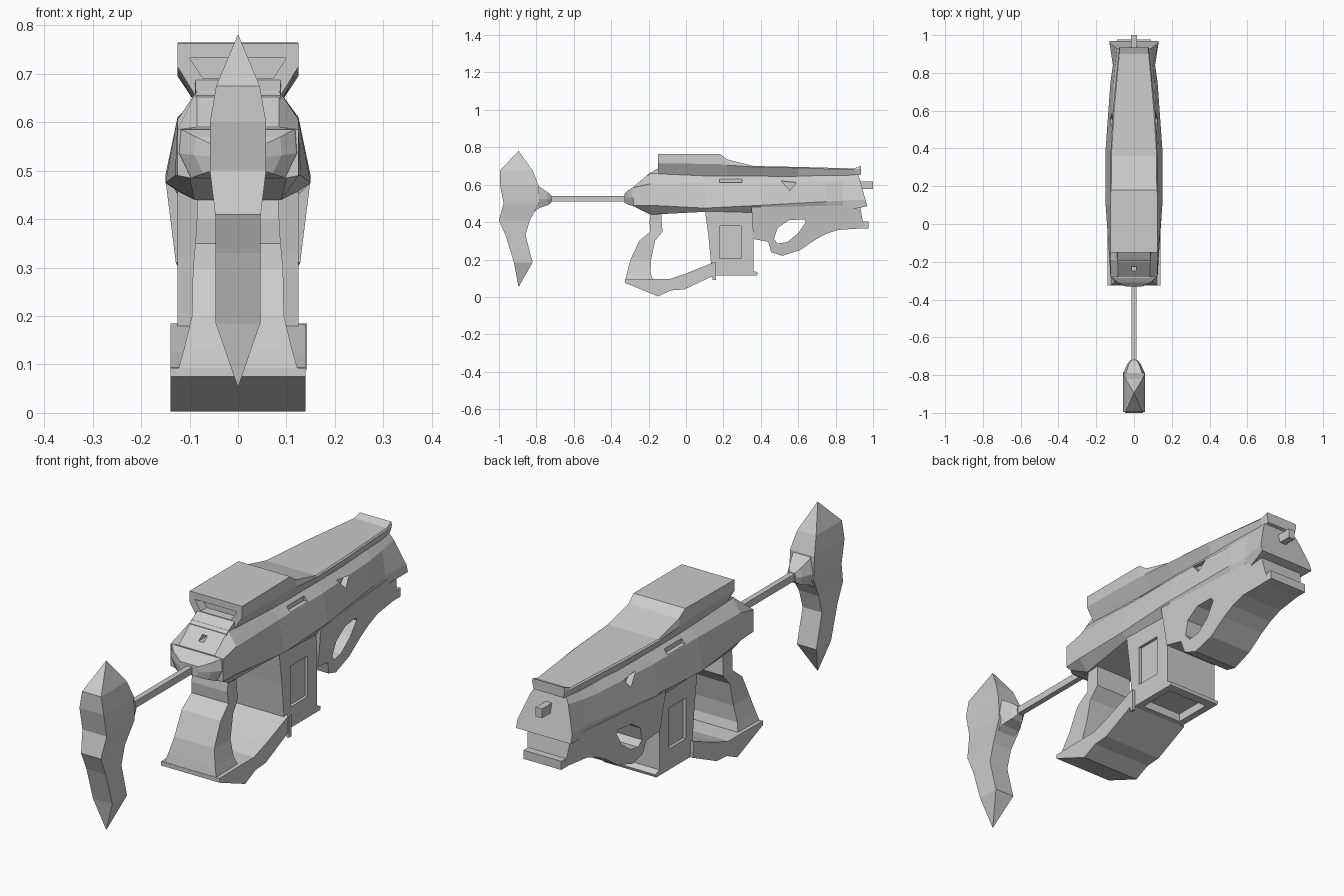
import bpy, bmesh

if "Cube" in bpy.data.objects:
    bpy.data.objects.remove(bpy.data.objects["Cube"])


def make(name, verts, faces):
    me = bpy.data.meshes.new(name)
    me.from_pydata(verts, [], faces)
    bm = bmesh.new()
    bm.from_mesh(me)
    bmesh.ops.recalc_face_normals(bm, faces=bm.faces)
    bm.to_mesh(me)
    bm.free()
    ob = bpy.data.objects.new(name, me)
    bpy.context.scene.collection.objects.link(ob)
    return ob


def loft(name, rings):
    """Skin a list of equal-length rings and cap both ends."""
    n = len(rings[0])
    verts = [p for r in rings for p in r]
    faces = [(k*n + i, k*n + (i+1) % n, (k+1)*n + (i+1) % n, (k+1)*n + i)
             for k in range(len(rings) - 1) for i in range(n)]
    faces += [tuple(range(n)), tuple(range(len(verts) - n, len(verts)))]
    return make(name, verts, faces)


def prism(name, profile, hw):
    """Side profile (y, z) extruded across x; hw(y, z) is the half width."""
    return loft(name, [[(s * hw(y, z), y, z) for y, z in profile] for s in (-1, 1)])


def half_ring(y, half, shear=0.0):
    """Mirrored cross-section from half profile (x, z), top to bottom."""
    pts = half + [(-x, z) for x, z in reversed(half)]
    return [(x, y - shear * (z - 0.49), z) for x, z in pts]


def rect(y, w, z0, z1):
    return half_ring(y, [(w, z1), (w, z0)])


def box(name, x0, x1, y0, y1, z0, z1):
    return loft(name, [[(x, y0, z0), (x, y1, z0), (x, y1, z1), (x, y0, z1)] for x in (x0, x1)])


def cut(ob, cutter):
    m = ob.modifiers.new("cut", 'BOOLEAN')
    m.operation, m.solver, m.object = 'DIFFERENCE', 'EXACT', cutter
    bpy.context.view_layer.objects.active = ob
    bpy.ops.object.modifier_apply(modifier=m.name)
    bpy.data.objects.remove(cutter)


# Main receiver body, lofted rear to muzzle
body = loft("receiver_body", [
    half_ring(-.28, [(.085, .59), (.125, .585), (.125, .49), (.10, .485)]),
    half_ring(-.19, [(.085, .665), (.125, .605), (.13, .49), (.09, .44)]),
    half_ring(.10, [(.088, .65), (.125, .61), (.15, .475), (.12, .455)]),
    half_ring(.40, [(.088, .65), (.125, .61), (.15, .49), (.125, .45)]),
    half_ring(.75, [(.085, .65), (.108, .615), (.125, .51), (.10, .44)]),
    half_ring(.84, [(.08, .65), (.10, .62), (.112, .515), (.10, .46)]),
    half_ring(.968, [(.075, .655), (.09, .63), (.13, .52), (.13, .485)], .28),
])
# Side slots, triangular vents and the small rear port
for s in (-1, 1):
    cut(body, box("slot_cutter", s*.105, s*.2, .18, .30, .612, .632))
    tri = [(.51, .62), (.59, .612), (.555, .57)]
    cut(body, loft("vent_cutter", [[(x, y, z) for y, z in tri] for x in (s*.095, s*.2)]))
cut(body, box("port_cutter", -.012, .012, -.3, -.2, .615, .635))

# Top rail with raised rear platform
rail = loft("top_rail", [
    half_ring(y, [(a, b), (c, d), (e, f)]) for y, a, b, c, d, e, f in [
        (-.15, .125, .763, .125, .715, .088, .655),
        (.18, .123, .765, .125, .71, .09, .643),
        (.22, .12, .735, .125, .705, .09, .643),
        (.36, .12, .70, .125, .695, .09, .643),
        (.60, .105, .695, .112, .69, .088, .643),
        (.90, .078, .687, .082, .68, .075, .645),
        (.935, .075, .70, .078, .685, .07, .655)]])
cut(rail, loft("sight_recess", [half_ring(y, [(.10, .733), (.072, .69)]) for y in (-.2, -.11)]))
# Neck sloping down behind the rail
loft("rear_neck", [half_ring(y, [(.088, z), (.09, .63)]) for y, z in [(-.205, .655), (-.145, .69)]])

# Muzzle nub and rear stock socket
box("muzzle_nub", -.015, .015, .91, 1.0, .577, .617)
loft("stock_socket", [half_ring(y, [(w*.97, z1), (w, (z0+z1)/2), (w*.8, z0)])
                      for y, w, z0, z1 in [(-.27, .125, .485, .587), (-.285, .12, .486, .585),
                                           (-.31, .09, .494, .57), (-.33, .045, .505, .55)]])

# Stock rod and the collar joining it to the butt
loft("stock_rod", [rect(y, .012, .51, .54) for y in (-.74, -.32)])
loft("butt_collar", [half_ring(y, [(w*.75, z1), (w, .525), (w*.75, z0)])
                     for y, w, z0, z1 in [(-.83, .056, .44, .62), (-.785, .055, .475, .59),
                                          (-.74, .035, .49, .56), (-.72, .018, .505, .543)]])

# Shoulder butt: rectangular rings stacked in z, pointed at both ends
butt = []
for z, back, front, w in [(.78, -.896, -.894, .001), (.675, -.995, -.82, .045),
                          (.60, -.995, -.79, .058), (.50, -.975, -.785, .058),
                          (.41, -1.0, -.835, .047), (.33, -.965, -.858, .046),
                          (.185, -.92, -.82, .046), (.055, -.896, -.894, .001)]:
    butt.append([(-w, back, z), (w, back, z), (w, front, z), (-w, front, z)])
loft("shoulder_butt", butt)

# Rear grip
grip = []
for z, back, front, w in [(.47, -.185, -.13, .085), (.40, -.195, -.13, .085),
                          (.35, -.19, -.125, .088), (.30, -.25, -.165, .093),
                          (.20, -.297, -.187, .095), (.13, -.315, -.19, .112),
                          (.085, -.325, -.175, .125)]:
    grip.append([(-w, back, z), (w, back, z), (w, front, z), (-w, front, z)])
loft("rear_grip", grip)

# Base plate of the grip sweeping forward to the magazine
prism("grip_guard", [(-.325, .075), (-.15, .003), (-.08, .035), (-.01, .04), (.15, .115),
                     (.148, .185), (0, .125), (-.09, .095), (-.175, .095), (-.325, .093)],
      lambda y, z: .139)
box("guard_latch", .13, .142, .143, .16, .09, .185)

# Magazine well with side panels and a recessed bottom
mag = prism("magazine_well", [(.10, .47), (.12, .325), (.14, .115), (.38, .115), (.385, .128),
                              (.36, .14), (.36, .47)], lambda y, z: .125)
cut(mag, box("bottom_cutter", -.095, .095, .175, .34, .05, .15))
for s in (-1, 1):
    cut(mag, box("panel_cutter", s*.112, s*.2, .18, .295, .205, .38))

# Forearm with front hand loop
fore = prism("forearm", [(.35, .48), (.36, .31), (.44, .295), (.455, .24), (.515, .22),
                         (.61, .25), (.69, .305), (.745, .335), (.81, .358), (.96, .368),
                         (.945, .405), (.93, .49)],
             lambda y, z: .12 + .12*(z - .3) - .08*(y - .45))
cut(fore, prism("loop_cutter", [(.47, .31), (.49, .37), (.55, .41), (.63, .415), (.64, .40),
                                (.60, .34), (.54, .293), (.49, .285)], lambda y, z: .3))
# Lower lip under the muzzle
box("muzzle_lip", -.09, .09, .84, .977, .366, .403)
